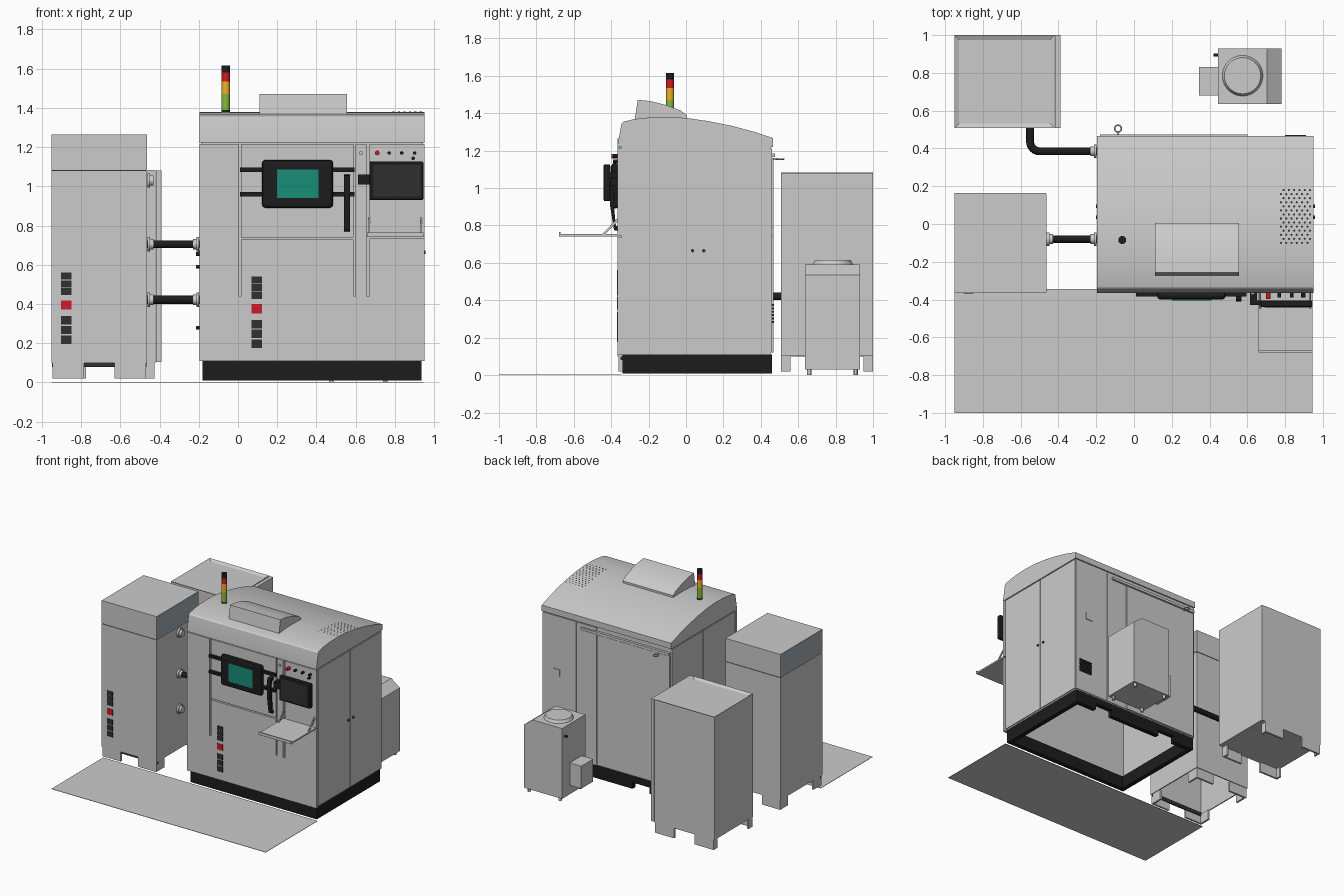
import bpy, bmesh, math
from mathutils import Matrix, Vector

if "Cube" in bpy.data.objects:
    bpy.data.objects.remove(bpy.data.objects["Cube"])

def mat(name, c):
    m = bpy.data.materials.new(name)
    m.diffuse_color = (*c, 1)
    m.use_nodes = True
    m.node_tree.nodes["Principled BSDF"].inputs["Base Color"].default_value = m.diffuse_color
    return m

BLACK = mat("black", (0.012, 0.012, 0.012))
DARK = mat("dark_grey", (0.03, 0.03, 0.03))
RED = mat("red", (0.65, 0.01, 0.02))
YELLOW = mat("yellow", (0.85, 0.45, 0.02))
GREEN = mat("green", (0.25, 0.5, 0.04))
TEAL = mat("teal_glass", (0.01, 0.27, 0.19))
BLUE = mat("blue_grey", (0.36, 0.41, 0.47))
WHITE = mat("pale_grey", (0.65, 0.65, 0.65))

def finish(name, bm, m=None, smooth=False):
    me = bpy.data.meshes.new(name)
    bmesh.ops.recalc_face_normals(bm, faces=bm.faces)
    bm.to_mesh(me)
    bm.free()
    o = bpy.data.objects.new(name, me)
    bpy.context.collection.objects.link(o)
    if m:
        me.materials.append(m)
    if smooth:
        bpy.ops.object.select_all(action='DESELECT')
        o.select_set(True)
        bpy.context.view_layer.objects.active = o
        bpy.ops.object.shade_smooth_by_angle(angle=math.radians(30))
    return o

def cube(bm, x0, x1, y0, y1, z0, z1):
    M = Matrix.Translation(((x0+x1)/2, (y0+y1)/2, (z0+z1)/2)) @ Matrix.Diagonal((x1-x0, y1-y0, z1-z0, 1))
    bmesh.ops.create_cube(bm, size=1, matrix=M)

def box(name, *b, m=None, bevel=0):
    bm = bmesh.new()
    cube(bm, *b)
    o = finish(name, bm, m)
    if bevel:
        mod = o.modifiers.new("bevel", 'BEVEL')
        mod.width, mod.segments = bevel, 2
    return o

def shell(name, *b, wall=0.012):
    """Sheet-metal box, open underneath."""
    o = box(name, *b)
    bm = bmesh.new()
    bm.from_mesh(o.data)
    bmesh.ops.delete(bm, geom=[f for f in bm.faces if f.normal.z < -0.9], context='FACES_ONLY')
    bm.to_mesh(o.data)
    bm.free()
    s = o.modifiers.new("wall", 'SOLIDIFY')
    s.thickness, s.offset = wall, -1
    return o

def prism(name, pts, a, b, axis='X', m=None):
    """Profile in (y,z) along x, or (x,z) along y."""
    bm = bmesh.new()
    place = (lambda p, t: (t, p[0], p[1])) if axis == 'X' else (lambda p, t: (p[0], t, p[1]))
    f = bm.faces.new([bm.verts.new(place(p, a)) for p in pts])
    r = bmesh.ops.extrude_face_region(bm, geom=[f])
    d = Vector((b-a, 0, 0)) if axis == 'X' else Vector((0, b-a, 0))
    bmesh.ops.translate(bm, verts=[v for v in r['geom'] if isinstance(v, bmesh.types.BMVert)], vec=d)
    return finish(name, bm, m, True)

def cyl(name, c, r, h, axis='Z', m=None, r2=None, n=24):
    R = {'Z': Matrix(), 'X': Matrix.Rotation(math.pi/2, 4, 'Y'), 'Y': Matrix.Rotation(math.pi/2, 4, 'X')}[axis]
    bm = bmesh.new()
    bmesh.ops.create_cone(bm, cap_ends=True, segments=n, radius1=r, radius2=r if r2 is None else r2,
                          depth=h, matrix=Matrix.Translation(c) @ R)
    return finish(name, bm, m, True)

def tube(name, pts, r, m=None, cyclic=False):
    cu = bpy.data.curves.new(name, 'CURVE')
    cu.dimensions, cu.bevel_depth, cu.bevel_resolution, cu.use_fill_caps = '3D', r, 4, True
    s = cu.splines.new('POLY')
    s.points.add(len(pts)-1)
    for p, q in zip(s.points, pts):
        p.co = (*q, 1)
    s.use_cyclic_u, s.use_smooth = cyclic, True
    o = bpy.data.objects.new(name, cu)
    bpy.context.collection.objects.link(o)
    if m:
        cu.materials.append(m)

# Floor plate and main base frame with notched rear board
box("floor_plate", -0.95, 0.945, -1, -0.345, 0, 0.003)
bm = bmesh.new()
for b in [(-0.18, 0.935, -0.34, -0.305, 0.01, 0.11), (-0.18, -0.145, -0.34, 0.46, 0.01, 0.11),
          (0.9, 0.935, -0.34, 0.46, 0.01, 0.11), (-0.18, 0.935, 0.425, 0.46, 0.06, 0.11),
          (-0.18, 0.0, 0.425, 0.46, 0.01, 0.06), (0.15, 0.6, 0.425, 0.46, 0.01, 0.06),
          (0.75, 0.935, 0.425, 0.46, 0.01, 0.06)]:
    cube(bm, *b)
finish("base_frame", bm, BLACK)

# Main housing with front, side and back panels
shell("main_housing", -0.188, 0.943, -0.345, 0.455, 0.11, 1.22)
front = {"lower": (-0.195, 0.95, 0.11, 0.44), "left": (-0.195, 0.005, 0.44, 1.215),
         "middle": (0.015, 0.59, 0.44, 0.73), "door": (0.015, 0.59, 0.74, 1.215),
         "strip": (0.6, 0.655, 0.44, 1.215), "right": (0.67, 0.95, 0.44, 0.735),
         "control": (0.67, 0.95, 0.745, 1.215)}
for n, (x0, x1, z0, z1) in front.items():
    box("front_panel_" + n, x0, x1, -0.365, -0.345, z0, z1)
for side, x0, x1 in (("right", 0.943, 0.95), ("left", -0.195, -0.188)):
    xo = 0.952 if side == "right" else -0.197
    for i, (y0, y1) in enumerate(((-0.338, 0.058), (0.064, 0.455))):
        box(f"{side}_side_door_{i}", x0, x1, y0, y1, 0.12, 1.212)
        cyl(f"{side}_door_lock_{i}", (xo, 0.035 + 0.06*i, 0.665), 0.009, 0.01, 'X', DARK, n=12)
for i, (x0, x1) in enumerate(((-0.18, 0.46), (0.47, 0.64), (0.65, 0.945))):
    box(f"back_panel_{i}", x0, x1, 0.455, 0.468 if i == 0 else 0.461, 0.12, 1.16 if i == 0 else 1.212)
box("back_door_rail", -0.18, 0.6, 0.455, 0.475, 1.165, 1.185)
box("back_plate", 0.79, 0.85, 0.46, 0.467, 0.74, 0.79)
for i in range(6):
    box(f"back_vent_slat_{i}", 0.8, 0.91, 0.46, 0.47, 0.28 + 0.018*i, 0.29 + 0.018*i, m=DARK)
tube("back_ring", [(-0.085 + 0.018*math.cos(t*math.pi/8), 0.505 + 0.018*math.sin(t*math.pi/8), 1.155)
                   for t in range(16)], 0.004, WHITE, True)
tube("back_ring_pin", [(-0.085, 0.45, 1.155), (-0.085, 0.488, 1.155)], 0.006)

# Curved roof
roof = [(-0.345, 1.345), (-0.335, 1.355), (-0.28, 1.368), (-0.2, 1.377), (-0.1, 1.38), (0, 1.375),
        (0.12, 1.358), (0.24, 1.334), (0.36, 1.302), (0.465, 1.267)]
prism("roof_cap", [(-0.365, 1.22), (-0.365, 1.235)] + roof + [(0.465, 1.22)], -0.195, 0.95)
def roof_z(y):
    for (a, za), (b, zb) in zip(roof, roof[1:]):
        if a <= y <= b:
            return za + (zb-za)*(y-a)/(b-a)
prism("roof_hood", [(-0.275, 1.36), (-0.258, 1.472), (-0.19, 1.465), (-0.11, 1.445), (-0.03, 1.415),
                    (0.005, 1.39), (0.005, 1.36)], 0.11, 0.555)
bm = bmesh.new()
for j in range(14):
    for i in range(6):
        y, x = -0.1 + 0.0215*j, 0.778 + 0.028*i + 0.014*(j % 2)
        bmesh.ops.create_circle(bm, cap_ends=True, segments=8, radius=0.006,
                                matrix=Matrix.Translation((x, y, roof_z(y) + 0.0015)) @ Matrix.Rotation(-0.15, 4, 'X'))
finish("roof_perforations", bm, DARK)

# Signal tower
for n, z0, z1, m in (("foot", 1.37, 1.39, BLACK), ("green", 1.39, 1.47, GREEN), ("yellow", 1.47, 1.535, YELLOW),
                     ("red", 1.535, 1.58, RED), ("top", 1.58, 1.615, BLACK)):
    cyl("signal_lamp_" + n, (-0.062, -0.085, (z0+z1)/2), 0.021, z1-z0, m=m)

# Window, hinge bars and handle
box("window_frame", 0.122, 0.485, -0.4, -0.36, 0.89, 1.135, m=BLACK, bevel=0.018)
box("window_glass", 0.2, 0.41, -0.404, -0.39, 0.94, 1.087, m=TEAL)
for i, z in enumerate((1.085, 0.96)):
    box(f"hinge_bar_left_{i}", 0.01, 0.15, -0.385, -0.36, z-0.011, z+0.011, m=BLACK)
    box(f"hinge_bar_right_{i}", 0.46, 0.595, -0.385, -0.36, z-0.011, z+0.011, m=BLACK)
prism("door_handle", [(-0.36, 1.06), (-0.4, 1.055), (-0.41, 1.0), (-0.405, 0.9), (-0.385, 0.775), (-0.36, 0.77),
                      (-0.36, 0.79), (-0.375, 0.8), (-0.385, 0.9), (-0.39, 1.0), (-0.385, 1.035), (-0.36, 1.04)],
      0.54, 0.57, m=BLACK)

# Control monitor, buttons and keyboard tray
box("monitor", 0.67, 0.945, -0.44, -0.405, 0.93, 1.127, m=BLACK, bevel=0.008)
box("monitor_screen", 0.69, 0.93, -0.442, -0.43, 0.948, 1.11, m=DARK)
box("monitor_arm", 0.613, 0.69, -0.43, -0.405, 1.01, 1.06, m=BLACK)
box("monitor_arm_mount", 0.613, 0.65, -0.41, -0.36, 1.015, 1.055, m=BLACK)
for i, (x, z) in enumerate(((0.71, 1.17), (0.77, 1.17), (0.835, 1.17), (0.9, 1.17), (0.893, 1.143))):
    r = 0.012 if i == 0 else 0.009
    cyl(f"button_{i}", (x, -0.377, z), r, 0.04 if i == 0 else 0.026, 'Y', RED if i == 0 else BLACK, n=16)
cyl("key_switch", (0.628, -0.368, 1.17), 0.01, 0.012, 'Y', WHITE, n=16)
box("keyboard_tray", 0.658, 0.945, -0.68, -0.365, 0.742, 0.754)
box("tray_lip", 0.658, 0.945, -0.68, -0.67, 0.742, 0.764)
for i, x in enumerate((0.665, 0.93)):
    prism(f"tray_strut_{i}", [(-0.365, 0.84), (-0.365, 0.822), (-0.435, 0.752), (-0.45, 0.752)], x, x + 0.008)

# Coloured square strips on both fronts
for n, x0, dz in (("main", 0.07, 0), ("cabinet", -0.902, 0.02)):
    for i, z in enumerate((0.523, 0.483, 0.443, 0.375, 0.297, 0.248, 0.198)):
        h = 0.024 if i == 3 else 0.018 if i < 3 else 0.021
        box(f"{n}_front_square_{i}", x0, x0 + 0.052, -0.368, -0.36, z+dz-h, z+dz+h, m=RED if i == 3 else DARK)

def corner_feet(name, x0, x1, y0, y1, lx, ly, t=0.015):
    """Four L-shaped sheet feet."""
    bm = bmesh.new()
    for sx in (0, 1):
        for sy in (0, 1):
            ax, bx = (x1-lx, x1) if sx else (x0, x0+lx)
            ay, by = (y1-ly, y1) if sy else (y0, y0+ly)
            cube(bm, ax, bx, *((y1-t, y1) if sy else (y0, y0+t)), 0.02, 0.1)
            cube(bm, *((x1-t, x1) if sx else (x0, x0+t)), ay, by, 0.02, 0.1)
    finish(name, bm)

# Left front cabinet
shell("left_cabinet", -0.95, -0.465, -0.365, 0.165, 0.1, 1.078)
box("left_cabinet_seam", -0.946, -0.469, -0.361, 0.161, 1.07, 1.09, m=DARK)
box("left_cabinet_top", -0.95, -0.465, -0.365, 0.165, 1.083, 1.265)
for i, x in enumerate((-0.951, -0.466)):
    box(f"left_cabinet_side_plate_{i}", x, x + 0.002, -0.36, 0.16, 1.09, 1.258, m=BLUE)
corner_feet("left_cabinet_feet", -0.945, -0.47, -0.36, 0.16, 0.16, 0.1)
box("left_cabinet_skirt", -0.948, -0.467, -0.35, -0.34, 0.08, 0.11, m=DARK)
bm = bmesh.new()
for i in range(4):
    for j in range(6):
        bmesh.ops.create_circle(bm, cap_ends=True, segments=8, radius=0.007, matrix=Matrix.Translation(
            (-0.71 + 0.062*i, -0.3665, 0.255 + 0.049*j)) @ Matrix.Rotation(math.pi/2, 4, 'X'))
finish("left_cabinet_vent_holes", bm, WHITE)

# Rear cabinet with recessed top
rear = box("rear_cabinet", -0.95, -0.42, 0.508, 1.0, 0.1, 1.083)
bm = bmesh.new()
bm.from_mesh(rear.data)
top = [f for f in bm.faces if f.normal.z > 0.9]
bmesh.ops.inset_region(bm, faces=top, thickness=0.035)
bmesh.ops.translate(bm, verts=top[0].verts, vec=(0, 0, -0.012))
bm.to_mesh(rear.data)
bm.free()
box("rear_cabinet_door", -0.417, -0.39, 0.508, 1.0, 0.105, 1.08)
box("rear_cabinet_back_panel", -0.935, -0.44, 0.995, 1.0, 0.12, 1.06)
corner_feet("rear_cabinet_feet", -0.945, -0.425, 0.508, 1.0, 0.17, 0.05)

# Hoses and flanges
tube("straight_hose", [(-0.465, -0.08, 0.705), (-0.19, -0.08, 0.705)], 0.02, BLACK)
bend = [(-0.5 - 0.05*math.cos(a), 0.435 - 0.05*math.sin(a), 0.422) for a in [k*math.pi/12 for k in range(7)]]
tube("bent_hose", [(-0.55, 0.515, 0.422)] + bend + [(-0.19, 0.385, 0.422)], 0.021, BLACK)
for i, (x, y, z) in enumerate(((-0.455, -0.08, 0.705), (-0.205, -0.08, 0.705), (-0.205, 0.385, 0.422),
                               (-0.455, -0.08, 1.03), (-0.455, -0.08, 0.422))):
    cyl(f"flange_{i}", (x, y, z), 0.036, 0.014, 'X')
    cyl(f"flange_neck_{i}", (x + (0.012 if x < -0.3 else -0.012), y, z), 0.026, 0.026, 'X')
for i, z in enumerate((0.28, 0.59, 0.655)):
    cyl(f"left_port_{i}", (-0.203, -0.08, z), 0.009, 0.024, 'X', DARK, n=12)

# Small cooling unit behind the machine
prism("cooling_unit", [(0.445, 0.03), (0.78, 0.03), (0.78, 0.535), (0.705, 0.592), (0.445, 0.592)], 0.635, 0.93, 'Y')
cyl("cooling_fan_cover", (0.575, 0.785, 0.603), 0.108, 0.024, r2=0.096, n=40)
box("cooling_side_box", 0.345, 0.445, 0.68, 0.83, 0.1, 0.28)
cyl("cooling_port", (0.437, 0.895, 0.52), 0.008, 0.03, 'X', DARK, n=12)
for i, x in enumerate((0.475, 0.75)):
    for j, y in enumerate((0.658, 0.908)):
        cyl(f"cooling_foot_{i}{j}", (x, y, 0.017), 0.012, 0.03, n=12)
